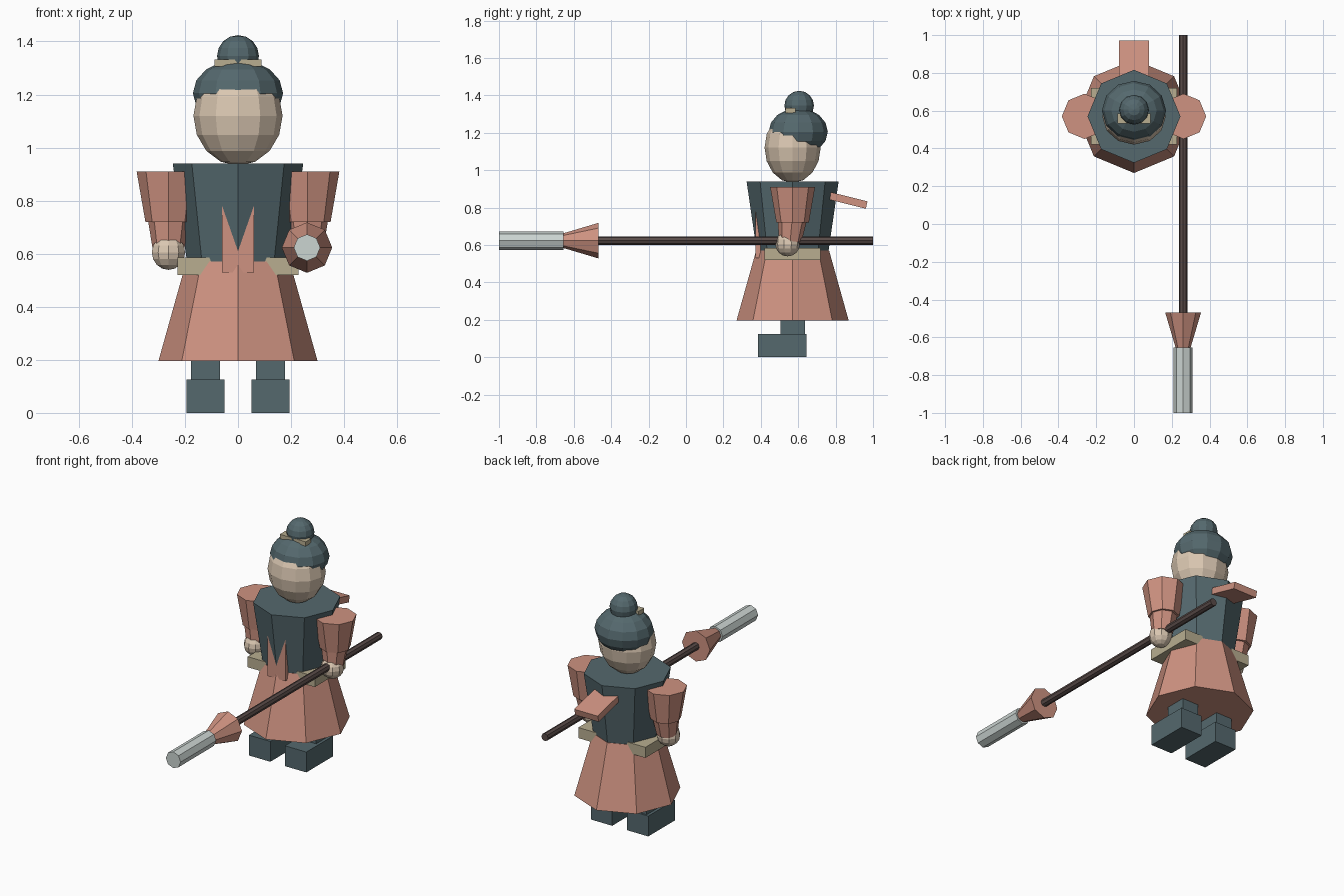
import bpy
from math import radians
from mathutils import Vector

if "Cube" in bpy.data.objects:
    bpy.data.objects.remove(bpy.data.objects["Cube"])


def colour(name, rgb):
    m = bpy.data.materials.new(name)
    m.diffuse_color = (*rgb, 1)
    m.use_nodes = True
    m.node_tree.nodes["Principled BSDF"].inputs["Base Color"].default_value = m.diffuse_color
    return m


TEAL = colour("teal_cloth", (0.09, 0.14, 0.155))
SALMON = colour("salmon_cloth", (0.62, 0.29, 0.22))
SKIN = colour("skin", (0.70, 0.57, 0.44))
TAN = colour("tan_trim", (0.48, 0.42, 0.28))
WOOD = colour("dark_wood", (0.10, 0.07, 0.065))
STEEL = colour("steel", (0.60, 0.66, 0.64))
CY = 0.57  # body centre in y


def finish(name, mat):
    o = bpy.context.object
    o.name = name
    o.data.materials.append(mat)
    return o


def box(name, mat, lo, hi):
    lo, hi = Vector(lo), Vector(hi)
    bpy.ops.mesh.primitive_cube_add(size=1, location=(lo + hi) / 2)
    o = finish(name, mat)
    o.scale = hi - lo
    return o


def frustum(name, mat, p0, r0, p1, r1, sides=8):
    p0, p1 = Vector(p0), Vector(p1)
    d = p1 - p0
    bpy.ops.mesh.primitive_cone_add(vertices=sides, radius1=r0, radius2=r1,
                                    depth=d.length, location=(p0 + p1) / 2,
                                    rotation=d.to_track_quat('Z', 'Y').to_euler())
    return finish(name, mat)


def ball(name, mat, centre, radii, seg=12, rings=8):
    bpy.ops.mesh.primitive_uv_sphere_add(segments=seg, ring_count=rings,
                                         radius=1, location=centre)
    o = finish(name, mat)
    o.scale = radii
    return o


# Robe: skirt, torso, belt and front sash
frustum("skirt", SALMON, (0, CY, 0.195), 0.30, (0, CY, 0.57), 0.195)
frustum("torso", TEAL, (0, CY, 0.52), 0.185, (0, CY, 0.94), 0.246)
box("belt", TAN, (-0.228, 0.42, 0.52), (0.228, 0.72, 0.585))
box("front_sash", SALMON, (-0.061, 0.372, 0.53), (0.061, 0.398, 0.85))

# Scarf tail slab sticking out at the back
tail = box("scarf_tail", SALMON, (-0.08, 0.70, 0.837), (0.08, 0.97, 0.877))
tail.rotation_euler.x = radians(-14)
tail.location.z = 0.846

# Legs, boots, sleeves and hands on both sides
for side, s in (("left", -1), ("right", 1)):
    x = s * 0.1225
    box(side + "_boot", TEAL, (x - 0.0725, 0.385, 0), (x + 0.0725, 0.645, 0.125))
    box(side + "_leg", TEAL, (x - 0.055, 0.505, 0.12), (x + 0.055, 0.635, 0.30))
    ax = s * 0.262
    frustum(side + "_upper_sleeve", SALMON, (ax, CY, 0.72), 0.087, (ax, CY, 0.91), 0.12)
    frustum(side + "_lower_sleeve", SALMON, (ax, 0.557, 0.62), 0.06, (ax, 0.567, 0.73), 0.078)
    ball(side + "_hand", SKIN, (ax, 0.543, 0.605), (0.066,) * 3, 10, 8)

# Head, hair cap, bun and hair pin
ball("head", SKIN, (0, CY, 1.12), (0.168, 0.15, 0.188))
ball("hair_cap", TEAL, (0, 0.60, 1.205), (0.17, 0.158, 0.127))
ball("hair_bun", TEAL, (0, 0.605, 1.345), (0.079,) * 3)
box("hair_pin", TAN, (-0.088, 0.532, 1.305), (0.088, 0.585, 1.332))

# Spear: shaft, flared collar and head, pointing forward
sx, sz = 0.26, 0.623
frustum("spear_shaft", WOOD, (sx, 1.0, sz), 0.023, (sx, -0.60, sz), 0.023)
frustum("spear_collar", SALMON, (sx, -0.468, sz), 0.095, (sx, -0.66, sz), 0.038)
frustum("spear_head", STEEL, (sx, -0.655, sz), 0.05, (sx, -1.0, sz), 0.05)
